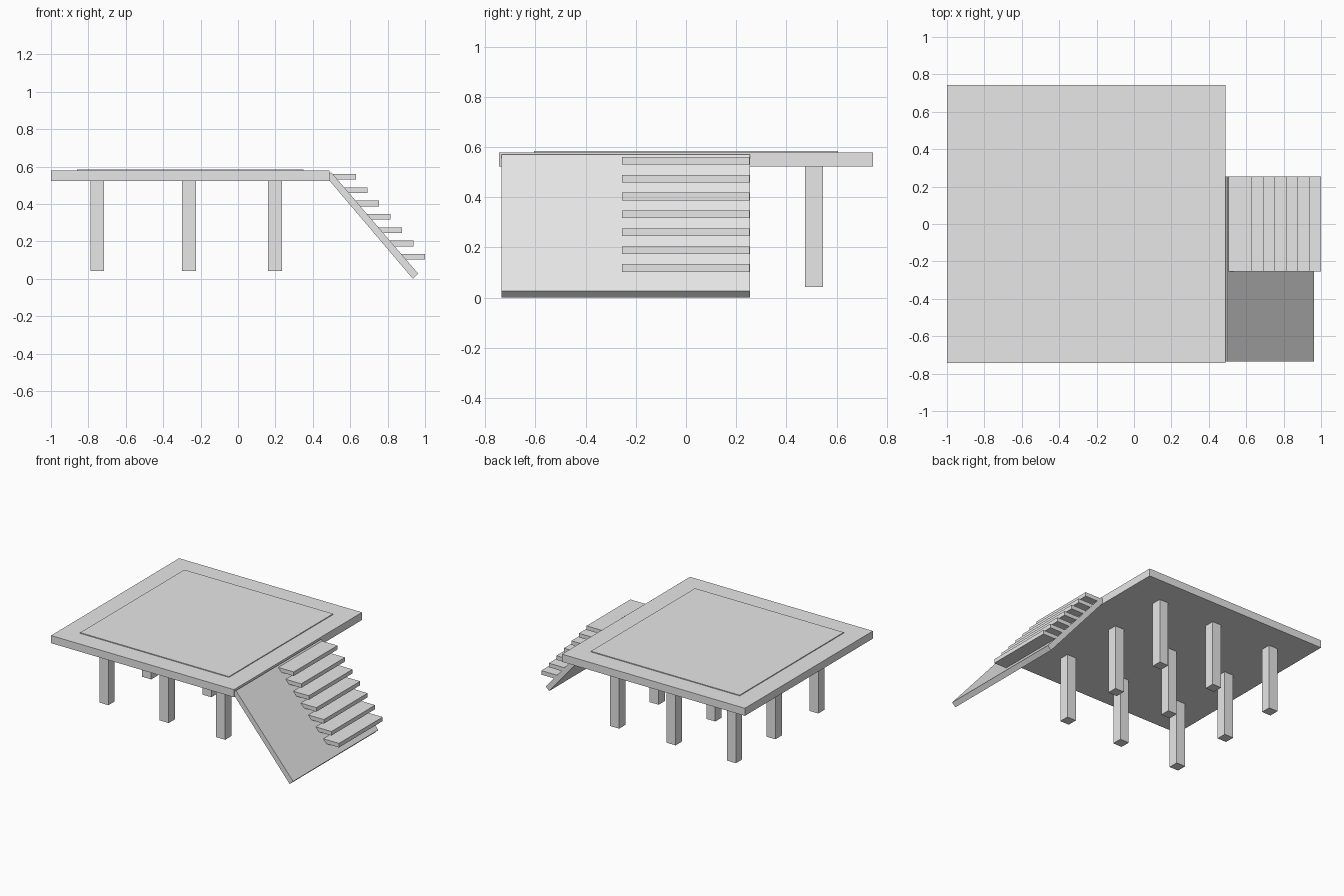
import bpy
import bmesh

old = bpy.data.objects.get("Cube")
if old:
    bpy.data.objects.remove(old, do_unlink=True)

grey = bpy.data.materials.new("light_grey")
grey.use_nodes = True
colour = (0.8, 0.8, 0.8, 1)
grey.diffuse_color = colour
grey.node_tree.nodes["Principled BSDF"].inputs["Base Color"].default_value = colour


def prism(name, profile, y0, y1):
    """Extrude an x-z profile from y0 to y1."""
    bm = bmesh.new()
    face = bm.faces.new([bm.verts.new((x, y0, z)) for x, z in profile])
    grown = bmesh.ops.extrude_face_region(bm, geom=[face])["geom"]
    moved = [v for v in grown if isinstance(v, bmesh.types.BMVert)]
    bmesh.ops.translate(bm, verts=moved, vec=(0, y1 - y0, 0))
    bmesh.ops.recalc_face_normals(bm, faces=bm.faces)
    mesh = bpy.data.meshes.new(name)
    bm.to_mesh(mesh)
    bm.free()
    mesh.materials.append(grey)
    obj = bpy.data.objects.new(name, mesh)
    bpy.context.collection.objects.link(obj)
    return obj


def box(name, x0, x1, y0, y1, z0, z1):
    return prism(name, [(x0, z0), (x1, z0), (x1, z1), (x0, z1)], y0, y1)


# Deck with a thin raised landing surface
box("deck", -1, 0.488, -0.744, 0.744, 0.522, 0.578)
box("landing_surface", -0.86, 0.35, -0.605, 0.605, 0.57, 0.584)

# Three by three grid of support posts
half = 0.0365
for x in (-0.752, -0.262, 0.198):
    for y in (-0.447, 0.05, 0.51):
        box("support_post", x - half, x + half, y - half, y + half, 0.042, 0.53)

# Sloping ramp slab beside the deck
prism("ramp", [(0.47, 0.547), (0.498, 0.57), (0.963, 0.027), (0.935, 0)], -0.735, 0.255)

# Treads standing out of the back half of the ramp
for i in range(7):
    front = 0.632 + i * 0.0613
    bottom = 0.53 - i * 0.0712
    box("stair_tread", front - 0.14, front, -0.255, 0.253, bottom, bottom + 0.03)
